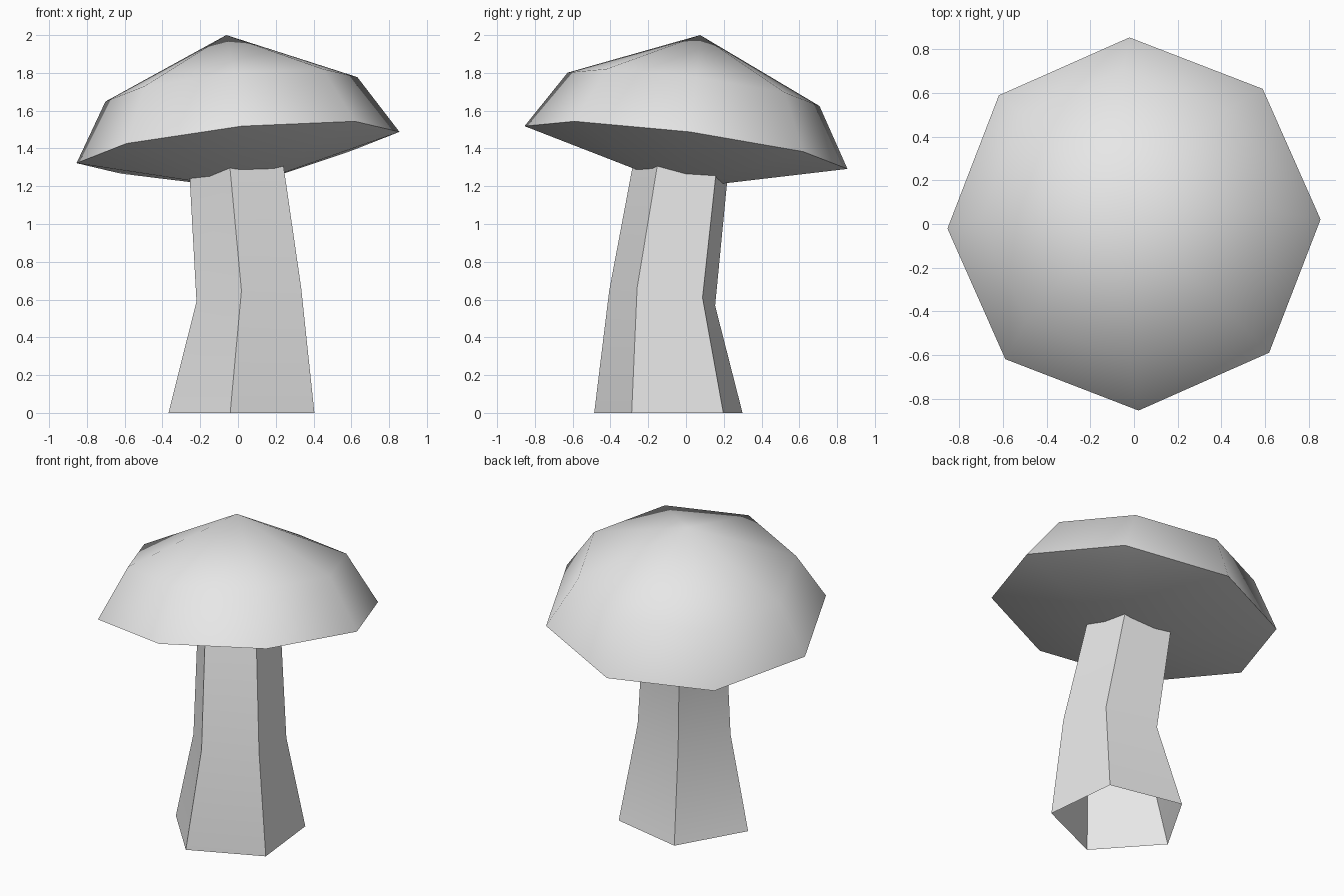
import bpy
import bmesh
from math import cos, sin, radians
from mathutils import Vector

cube = bpy.data.objects.get("Cube")
if cube:
    bpy.data.objects.remove(cube, do_unlink=True)

GREY = (0.8, 0.8, 0.8, 1.0)
grey = bpy.data.materials.new("light grey")
grey.use_nodes = True
grey.diffuse_color = GREY
grey.node_tree.nodes["Principled BSDF"].inputs["Base Color"].default_value = GREY

LEAN = Vector((0.1, -0.13))  # rise of the tilted rings along x and y


def ring(bm, sides, centre, radius, start, tilt=1.0):
    """Regular polygon in a plane leaning by LEAN."""
    verts = []
    for i in range(sides):
        a = radians(start + 360 * i / sides)
        off = Vector((cos(a), sin(a))) * radius
        z = centre[2] + tilt * off.dot(LEAN)
        verts.append(bm.verts.new((centre[0] + off.x, centre[1] + off.y, z)))
    return verts


def bridge(bm, low, high):
    n = len(low)
    for i in range(n):
        j = (i + 1) % n
        bm.faces.new((low[i], low[j], high[j], high[i]))


def fan(bm, loop, tip):
    for i, v in enumerate(loop):
        bm.faces.new((v, loop[(i + 1) % len(loop)], tip))


def finish(bm, name):
    mesh = bpy.data.meshes.new(name)
    bm.to_mesh(mesh)
    bm.free()
    mesh.materials.append(grey)
    obj = bpy.data.objects.new(name, mesh)
    bpy.context.collection.objects.link(obj)
    bpy.ops.object.select_all(action="DESELECT")
    obj.select_set(True)
    bpy.context.view_layer.objects.active = obj
    bpy.ops.object.shade_smooth_by_angle(angle=radians(60))


# Stem: bent five-sided tube, open at the ground, ending inside the cap
bm = bmesh.new()
foot = ring(bm, 5, (0.045, -0.08, 0), 0.415, -102, 0)
waist = ring(bm, 5, (0.075, -0.115, 0.615), 0.297, -101)
neck = ring(bm, 5, (0.006, -0.02, 1.29), 0.265, -101)
bridge(bm, foot, waist)
bridge(bm, waist, neck)
finish(bm, "stem")

# Cap: tilted eight-sided dome with a shallow cone below
bm = bmesh.new()
rim = ring(bm, 8, (0, 0, 1.405), 0.855, 1.4)
shoulder = ring(bm, 8, (-0.035, 0.04, 1.713), 0.667, 1.4)
crown = bm.verts.new((-0.062, 0.075, 2))
under = bm.verts.new((0.01, -0.01, 1.19))
bridge(bm, rim, shoulder)
fan(bm, shoulder, crown)
fan(bm, rim[::-1], under)
finish(bm, "cap")
